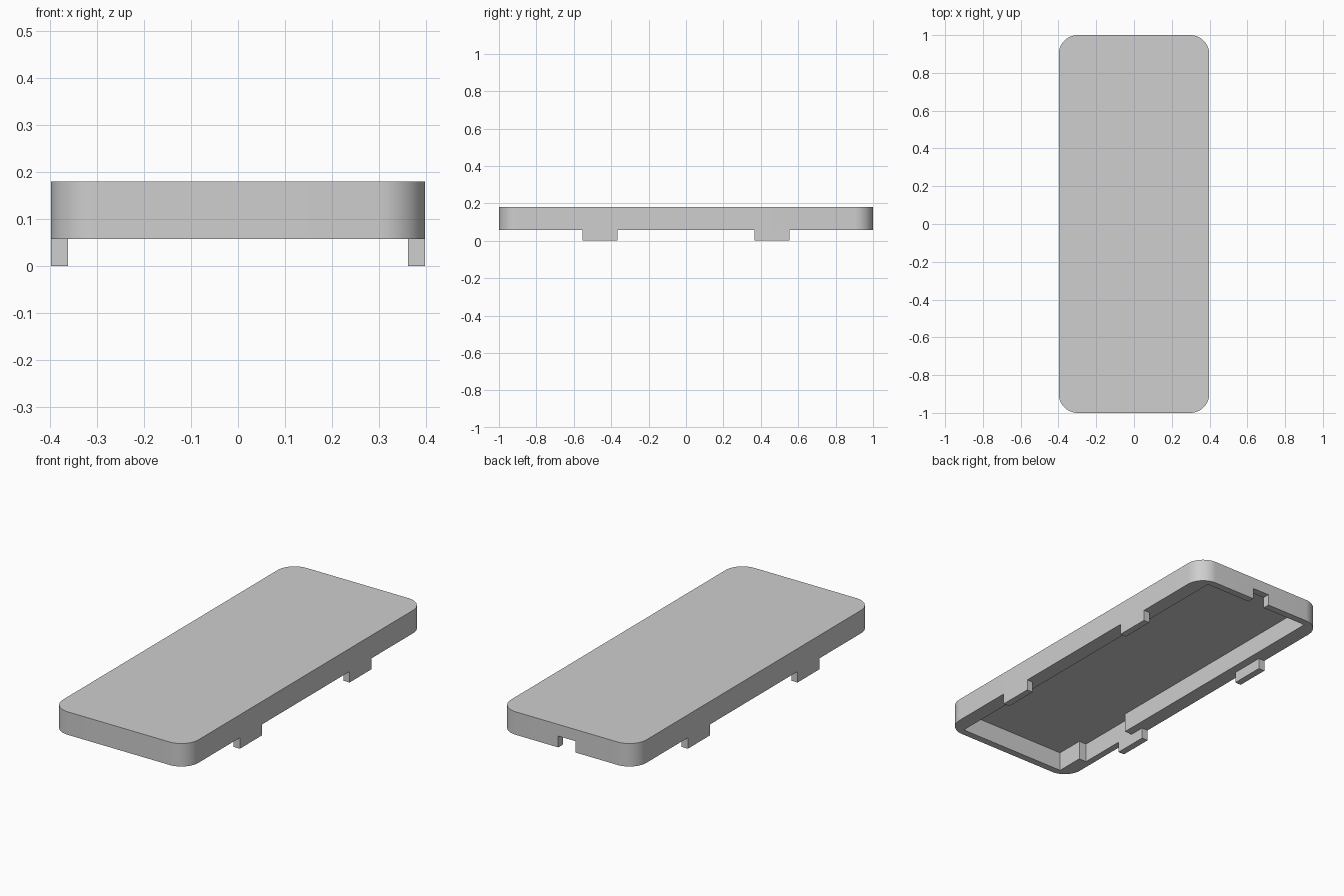
import bpy, bmesh, math

cube = bpy.data.objects.get("Cube")
if cube:
    bpy.data.objects.remove(cube, do_unlink=True)

HALF_X, HALF_Y, RADIUS = 0.398, 1.0, 0.1
RIM_Z, TOP_Z, CEILING_Z = 0.058, 0.18, 0.16
IN_X, IN_Y, THIN_X = 0.318, 0.962, 0.362

grey = bpy.data.materials.new("plain grey")
grey.use_nodes = True
colour = (0.62, 0.62, 0.62, 1)
grey.diffuse_color = colour
grey.node_tree.nodes["Principled BSDF"].inputs["Base Color"].default_value = colour


def prism(name, outline, z0, z1):
    """Extrude a counter-clockwise outline from z0 up to z1."""
    bm = bmesh.new()
    base = bm.faces.new([bm.verts.new((x, y, z0)) for x, y in outline])
    grown = bmesh.ops.extrude_face_region(bm, geom=[base], use_keep_orig=True)
    top = [v for v in grown["geom"] if isinstance(v, bmesh.types.BMVert)]
    bmesh.ops.translate(bm, verts=top, vec=(0, 0, z1 - z0))
    bmesh.ops.recalc_face_normals(bm, faces=bm.faces)
    mesh = bpy.data.meshes.new(name)
    bm.to_mesh(mesh)
    bm.free()
    mesh.materials.append(grey)
    obj = bpy.data.objects.new(name, mesh)
    bpy.context.collection.objects.link(obj)
    return obj


def rect(x0, x1, y0, y1):
    return [(x0, y0), (x1, y0), (x1, y1), (x0, y1)]


def rounded_rect(hx, hy, r, steps=16):
    pts = []
    for i, (sx, sy) in enumerate([(1, 1), (-1, 1), (-1, -1), (1, -1)]):
        for k in range(steps + 1):
            a = math.pi / 2 * (i + k / steps)
            pts.append((sx * (hx - r) + r * math.cos(a),
                        sy * (hy - r) + r * math.sin(a)))
    return pts


def cut(obj, cutter):
    bpy.context.view_layer.objects.active = obj
    mod = obj.modifiers.new("cut", "BOOLEAN")
    mod.operation = "DIFFERENCE"
    mod.solver = "EXACT"
    mod.object = cutter
    bpy.ops.object.modifier_apply(modifier=mod.name)
    bpy.data.objects.remove(cutter, do_unlink=True)


# Rounded cover plate with a hanging rim
cover = prism("cover", rounded_rect(HALF_X, HALF_Y, RADIUS), RIM_Z, TOP_Z)

# Hollow underside, with a shallow pocket in one long wall
hollow = [(-IN_X, -IN_Y), (IN_X, -IN_Y), (IN_X, IN_Y), (-IN_X, IN_Y),
          (-IN_X, -0.45), (-THIN_X, -0.45), (-THIN_X, -0.81), (-IN_X, -0.81)]
cut(cover, prism("hollow_cutter", hollow, -0.1, CEILING_Z))

# Cable notch in the back rim
cut(cover, prism("notch_cutter", rect(-0.05, 0.05, 0.9, 1.1), -0.1, 0.118))

# Four clip tabs below the long edges
for side, sx in (("left", 1), ("right", -1)):
    for end, sy in (("front", -1), ("back", 1)):
        xs = sorted((sx * THIN_X, sx * HALF_X))
        ys = sorted((sy * 0.367, sy * 0.553))
        prism(f"{end}_{side}_tab", rect(*xs, *ys), 0, RIM_Z)

# Smooth round corners, crisp edges
bpy.ops.object.select_all(action="DESELECT")
cover.select_set(True)
bpy.context.view_layer.objects.active = cover
bpy.ops.object.shade_smooth_by_angle(angle=math.radians(30))
